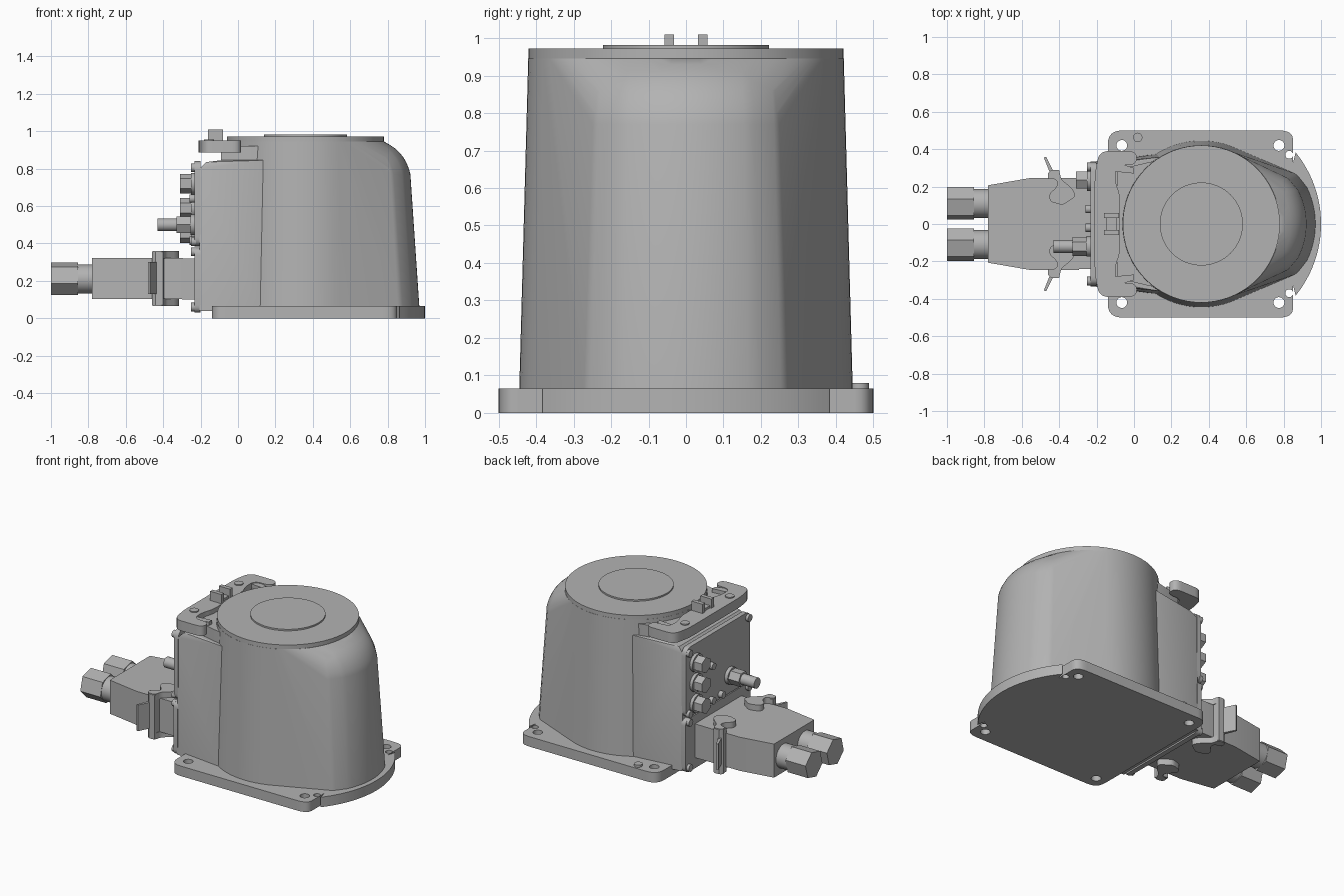
import bpy, bmesh, math
from mathutils import Matrix, Vector

if "Cube" in bpy.data.objects:
    bpy.data.objects.remove(bpy.data.objects["Cube"], do_unlink=True)

grey = bpy.data.materials.new("housing grey")
grey.use_nodes = True
grey.diffuse_color = (0.45, 0.45, 0.45, 1)
grey.node_tree.nodes["Principled BSDF"].inputs["Base Color"].default_value = (0.45, 0.45, 0.45, 1)

ALONG_X = Matrix(((0, 0, 1, 0), (1, 0, 0, 0), (0, 1, 0, 0), (0, 0, 0, 1)))


def finish(ob):
    ob.data.materials.clear()
    ob.data.materials.append(grey)
    bpy.ops.object.select_all(action='DESELECT')
    ob.select_set(True)
    bpy.context.view_layer.objects.active = ob
    bpy.ops.object.shade_smooth_by_angle()
    return ob


def mesh_object(name, bm):
    me = bpy.data.meshes.new(name)
    bm.to_mesh(me)
    bm.free()
    ob = bpy.data.objects.new(name, me)
    bpy.context.collection.objects.link(ob)
    return finish(ob)


def circle(cx, cy, r, n=32, turn=0.0):
    return [(cx + r * math.cos(turn + 2 * math.pi * i / n),
             cy + r * math.sin(turn + 2 * math.pi * i / n)) for i in range(n)]


def rect(u0, u1, v0, v1):
    return [(u0, v0), (u1, v0), (u1, v1), (u0, v1)]


def rounded(pts, r, steps=6):
    """Round every corner of a polygon with a short curve."""
    out = []
    for i, p in enumerate(pts):
        p = Vector(p)
        a, b = Vector(pts[i - 1]) - p, Vector(pts[(i + 1) % len(pts)]) - p
        s = p + a.normalized() * min(r, a.length * 0.48)
        e = p + b.normalized() * min(r, b.length * 0.48)
        for k in range(steps + 1):
            t = k / steps
            out.append(tuple(s * (1 - t) ** 2 + p * 2 * t * (1 - t) + e * t * t))
    return out


def prism(name, loops, w0, w1, along_x=False):
    """Extrude an outline (first loop) with optional holes (other loops)."""
    cu = bpy.data.curves.new(name, 'CURVE')
    cu.dimensions = '2D'
    cu.fill_mode = 'BOTH'
    cu.extrude = (w1 - w0) / 2
    for loop in loops:
        sp = cu.splines.new('POLY')
        sp.points.add(len(loop) - 1)
        for pt, (u, v) in zip(sp.points, loop):
            pt.co = (u, v, 0, 1)
        sp.use_cyclic_u = True
    ob = bpy.data.objects.new(name, cu)
    bpy.context.collection.objects.link(ob)
    bpy.ops.object.select_all(action='DESELECT')
    ob.select_set(True)
    bpy.context.view_layer.objects.active = ob
    bpy.ops.object.convert(target='MESH')
    ob = bpy.context.view_layer.objects.active
    ob.data.transform(Matrix.Translation((0, 0, (w0 + w1) / 2)))
    if along_x:
        ob.data.transform(ALONG_X)
    return finish(ob)


def hull(name, pts):
    bm = bmesh.new()
    for p in pts:
        bm.verts.new(p)
    res = bmesh.ops.convex_hull(bm, input=bm.verts[:])
    junk = {g for g in res["geom_interior"] + res["geom_unused"] if isinstance(g, bmesh.types.BMVert)}
    bmesh.ops.delete(bm, geom=list(junk), context='VERTS')
    bmesh.ops.dissolve_limit(bm, angle_limit=math.radians(0.5), verts=bm.verts[:], edges=bm.edges[:])
    bmesh.ops.recalc_face_normals(bm, faces=bm.faces[:])
    return mesh_object(name, bm)


# Mounting flange with bowed end and bolt holes
corner = [(0.85, 0.40), (0.85, 0.5), (-0.14, 0.5), (-0.14, -0.5), (0.85, -0.5), (0.85, -0.40)]
flange = rounded(corner, 0.075)
flange += [(0.392 + 0.608 * math.cos(a), 0.608 * math.sin(a))
           for a in (math.radians(-39 + 78 * i / 24) for i in range(25))]
holes = [circle(x, s * y, r, 20) for s in (1, -1)
         for x, y, r in ((-0.065, 0.42, 0.029), (0.775, 0.42, 0.029), (0.83, 0.37, 0.021))]
prism("base_flange", [flange] + holes, 0, 0.065)
prism("flange_plug", [circle(0.02, 0.463, 0.025, 20)], 0.05, 0.08)

# Tapered round body with a rounded nose on the +x side
pts = [(x, y, z) for z, r in ((0.06, 0.445), (0.945, 0.421)) for x, y in circle(0.36, 0, r, 72)]
nose = [(0.524 + 0.446 * math.cos(a), 0.446 * math.sin(a))
        for a in (math.radians(-26 + 4 * i) for i in range(14))]
nose += [(0.82 + 0.08 * math.cos(a), s * (0.2 + 0.08 * math.sin(a)))
         for s in (1, -1) for a in (math.radians(25 + 8 * i) for i in range(8))]
for z, end, wide in ((0.06, 0.97, 1), (0.77, 0.922, 0.93), (0.80, 0.914, 0.925), (0.83, 0.902, 0.92),
                     (0.86, 0.885, 0.91), (0.885, 0.865, 0.9), (0.91, 0.838, 0.89),
                     (0.93, 0.807, 0.88), (0.94, 0.785, 0.87), (0.945, 0.76, 0.86)):
    pts += [(x - 0.97 + end, y * wide, z) for x, y in nose]
hull("main_body", pts)
prism("top_rim", [circle(0.36, 0, 0.42, 72)], 0.935, 0.972)
prism("top_disc", [circle(0.36, 0, 0.222, 64)], 0.96, 0.982)

# Flat-sided back of the housing and the neck under the bracket
hull("rear_housing", [(x, s * y, z) for s in (1, -1) for x, y, z in
     ((-0.205, 0.335, 0.04), (-0.205, 0.325, 0.80), (-0.17, 0.315, 0.835), (-0.09, 0.315, 0.845),
      (0.13, 0.375, 0.04), (0.15, 0.36, 0.845), (0.3, 0.3, 0.04), (0.3, 0.3, 0.845))])
hull("bracket_neck", [(x, s * y, z) for s in (1, -1) for z in (0.82, 0.92)
                      for x, y in ((-0.09, 0.29), (0.12, 0.34), (0.3, 0.3))])

# Carrying bracket on the upper back
half = [(-0.21, 0.27), (-0.185, 0.39), (0.015, 0.39), (0.015, 0.315), (-0.1, 0.315), (-0.1, 0.22), (-0.075, 0.16)]
outline = rounded(half + [(x, -y) for x, y in reversed(half)], 0.05)
prism("top_bracket", [outline], 0.885, 0.95)
for side, s in (("left", 1), ("right", -1)):
    prism("bracket_post_" + side, [rect(-0.16, -0.08, s * 0.045 - 0.013, s * 0.045 + 0.013)], 0.9, 1.01)
    prism("bracket_pin_" + side, [circle(-0.155, s * 0.23, 0.027, 20)], 0.9, 0.957)
    prism("bracket_rib_" + side, [[(-0.1, s * 0.33), (0.0, s * 0.30), (0.0, s * 0.27), (-0.1, s * 0.28)]], 0.9, 0.945)
prism("bracket_bridge", [rect(-0.15, -0.09, -0.045, 0.045)], 0.9, 0.965)

# Cover plates on the back
prism("lower_plate", [rounded(rect(-0.335, 0.335, 0.03, 0.378), 0.04)], -0.232, -0.2, True)
prism("upper_plate", [rounded(rect(-0.33, 0.33, 0.385, 0.84), 0.05)], -0.232, -0.2, True)
for i, (y, z) in enumerate([(s * 0.305, z) for s in (1, -1) for z in (0.06, 0.355, 0.41, 0.805)]):
    prism(f"plate_screw_{i + 1}", [circle(y, z, 0.023, 16)], -0.25, -0.225, True)

# Hexagonal plugs and the pipe fitting
for i, z in enumerate((0.72, 0.59, 0.455)):
    prism(f"hex_plug_{i + 1}", [circle(0.235, z, 0.052, 6, math.pi / 6)], -0.31, -0.25, True)
    prism(f"plug_collar_{i + 1}", [circle(0.235, z, 0.058, 24)], -0.252, -0.225, True)
prism("fitting_base", [circle(-0.12, 0.5, 0.055, 24)], -0.255, -0.225, True)
prism("fitting_nut", [circle(-0.12, 0.5, 0.05, 6)], -0.33, -0.25, True)
prism("fitting_pipe", [circle(-0.12, 0.5, 0.034, 24)], -0.43, -0.32, True)
for i, (y, z) in enumerate(((0.08, 0.415), (0.08, 0.64), (-0.02, 0.415))):
    prism(f"small_screw_{i + 1}", [circle(y, z, 0.022, 16)], -0.26, -0.225, True)

# Plug connector with two cable glands
prism("connector_socket", [rect(-0.24, 0.24, 0.1, 0.32)], -0.3, -0.22, True)
prism("connector_hood", [[(-0.295, 0.245), (-0.56, 0.245), (-0.78, 0.207),
                          (-0.78, -0.207), (-0.56, -0.245), (-0.295, -0.245)]], 0.103, 0.322)
for side, s in (("left", 1), ("right", -1)):
    prism("gland_neck_" + side, [circle(s * 0.11, 0.21, 0.077, 32)], -0.86, -0.77, True)
    prism("gland_nut_" + side, [circle(s * 0.11, 0.21, 0.09, 6, math.radians(75))], -1.0, -0.855, True)

    # Locking lever: upper and lower ears, side strap and finger tab
    ear = [(-0.40, 0.29), (-0.39, 0.24), (-0.33, 0.19), (-0.31, 0.15), (-0.38, 0.10),
           (-0.45, 0.12), (-0.455, 0.16), (-0.41, 0.2), (-0.41, 0.235), (-0.46, 0.25), (-0.455, 0.285)]
    ear = rounded([(x, s * y) for x, y in ear], 0.02, 3)
    prism("latch_ear_top_" + side, [ear], 0.32, 0.36)
    prism("latch_ear_bottom_" + side, [ear], 0.065, 0.105)
    strap = [(-0.46, 0.24), (-0.46, 0.27), (-0.44, 0.29), (-0.4, 0.29), (-0.395, 0.24)]
    prism("latch_strap_" + side, [[(x, s * y) for x, y in strap]], 0.07, 0.355)
    tab = [(-0.482, 0.355), (-0.47, 0.36), (-0.43, 0.28), (-0.45, 0.275)]
    prism("latch_tab_" + side, [[(x, s * y) for x, y in tab]], 0.13, 0.30)
